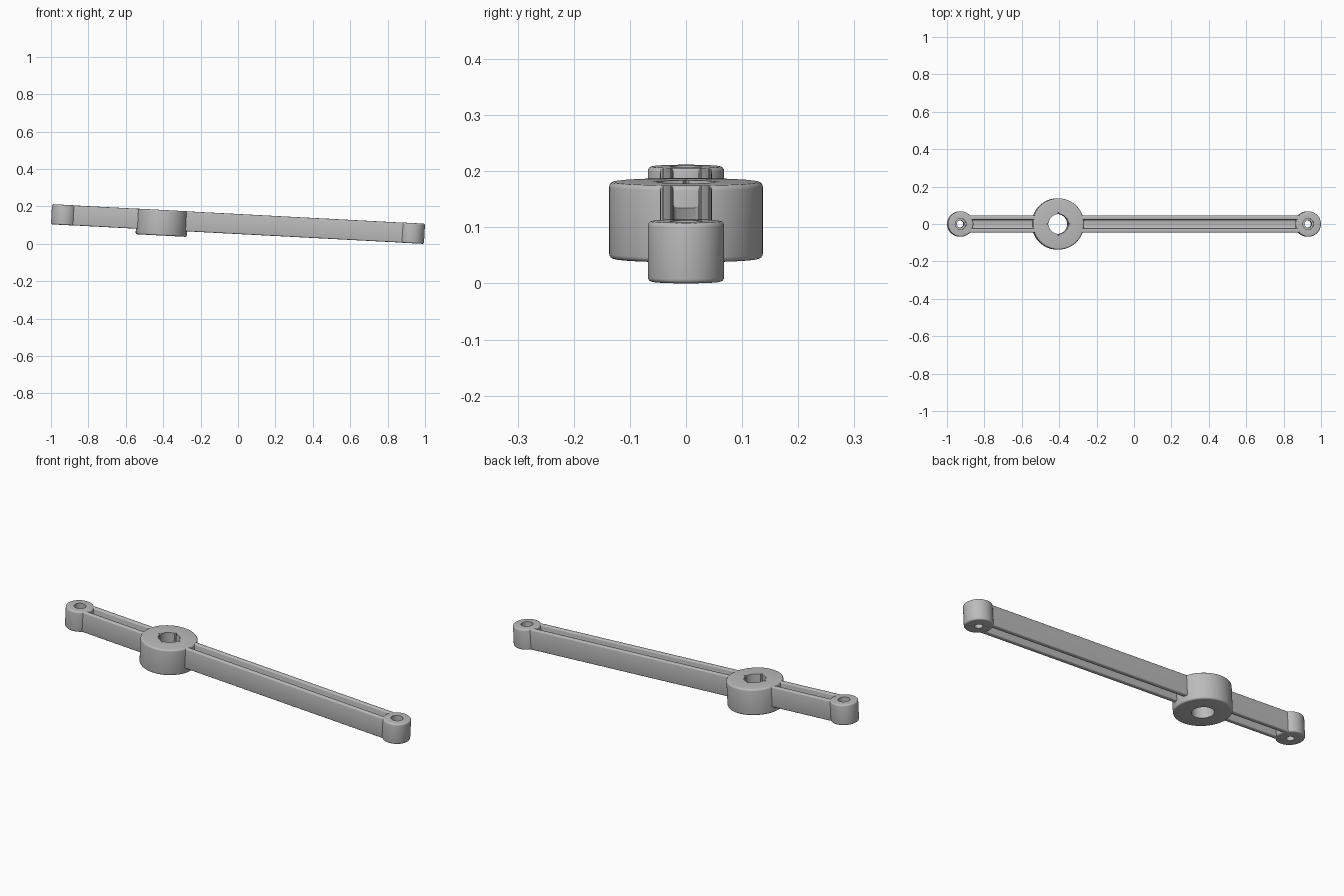
import bpy, bmesh, math
from mathutils import Matrix

cube = bpy.data.objects.get("Cube")
if cube:
    bpy.data.objects.remove(cube, do_unlink=True)

GREY = (0.5, 0.5, 0.5, 1)
grey = bpy.data.materials.new("plain grey")
grey.use_nodes = True
grey.diffuse_color = GREY
grey.node_tree.nodes["Principled BSDF"].inputs["Base Color"].default_value = GREY

# Whole lever is built level, then tipped down towards +x
TILT = Matrix.Translation((-0.0028, 0, 0.052)) @ Matrix.Rotation(math.radians(3), 4, 'Y')
TOP = 0.108
END_X, END_R = 0.9305, 0.068
HUB_X, HUB_R = -0.407, 0.137
HALF_W, GROOVE_W, GROOVE_D = 0.046, 0.022, 0.039
parts = []


def finish(name, bm):
    bmesh.ops.recalc_face_normals(bm, faces=bm.faces)
    bm.transform(TILT)
    mesh = bpy.data.meshes.new(name)
    bm.to_mesh(mesh)
    bm.free()
    mesh.materials.append(grey)
    ob = bpy.data.objects.new(name, mesh)
    bpy.context.collection.objects.link(ob)
    parts.append(ob)


def fillet(r, z, radius, start):
    """Quarter arc of (radius, height) points, turning from angle start."""
    angles = [math.radians(start + 90 * i / 4) for i in range(5)]
    return [(r + radius * math.cos(a), z + radius * math.sin(a)) for a in angles]


def ring(name, x, outer, bottom, rounding, bore, notch=0, steps=64):
    """Lathe a closed profile; notch widens the top of the bore at four points."""
    profile = fillet(outer - rounding, bottom + rounding, rounding, -90)
    profile += fillet(outer - rounding, TOP - rounding, rounding, 0)
    first_bore = len(profile)
    profile += bore
    bm = bmesh.new()
    loops = []
    for s in range(steps):
        a = 2 * math.pi * s / steps
        loop = []
        for i, (r, z) in enumerate(profile):
            if notch and s % (steps // 4) == 0 and first_bore <= i < first_bore + 2:
                r = notch
            loop.append(bm.verts.new((x + r * math.cos(a), r * math.sin(a), z)))
        loops.append(loop)
    n = len(profile)
    for s in range(steps):
        a, b = loops[s], loops[(s + 1) % steps]
        for i in range(n):
            j = (i + 1) % n
            bm.faces.new((a[i], b[i], b[j], a[j]))
    finish(name, bm)


def beam(name, x0, x1):
    """H-shaped bar with a rounded groove above and below."""
    z0, z1 = 0.0005, TOP - 0.0005
    half = [(HALF_W, z0), (HALF_W, z1), (GROOVE_W, z1), (GROOVE_W, z1 - GROOVE_D)]
    other = [(-y, z) for y, z in reversed(half)]
    section = half + other + [(-GROOVE_W, z0), (-GROOVE_W, z0 + GROOVE_D),
                              (GROOVE_W, z0 + GROOVE_D), (GROOVE_W, z0)]
    bm = bmesh.new()
    ends = [[bm.verts.new((x, y, z)) for y, z in section] for x in (x0, x1)]
    for i in range(len(section)):
        j = (i + 1) % len(section)
        bm.faces.new((ends[0][i], ends[0][j], ends[1][j], ends[1][i]))
    for end in ends:
        bm.faces.new(end)
    long_edges = [e for e in bm.edges if abs(e.verts[0].co.x - e.verts[1].co.x) > 0.01]
    bmesh.ops.bevel(bm, geom=long_edges, offset=0.006, segments=3,
                    profile=0.5, affect='EDGES')
    finish(name, bm)


# Pivot hub with notched bore
ring("pivot_hub", HUB_X, HUB_R, -0.029, 0.009,
     [(0.053, TOP), (0.053, TOP - 0.04), (0.053, TOP - 0.041), (0.053, -0.029)],
     notch=0.066)

# End bosses with counterbored holes
for name, x in (("left_end_boss", END_X), ("right_end_boss", -END_X)):
    ring(name, x, END_R, 0, 0.008,
         [(0.029, TOP), (0.029, TOP - 0.03), (0.019, TOP - 0.03), (0.019, 0)])

# Arms reach just inside the rings they join
beam("long_arm", HUB_X + 0.122, END_X - 0.045)
beam("short_arm", -END_X + 0.045, HUB_X - 0.122)

bpy.ops.object.select_all(action='DESELECT')
for ob in parts:
    ob.select_set(True)
bpy.context.view_layer.objects.active = parts[0]
bpy.ops.object.shade_smooth_by_angle(angle=math.radians(35))
